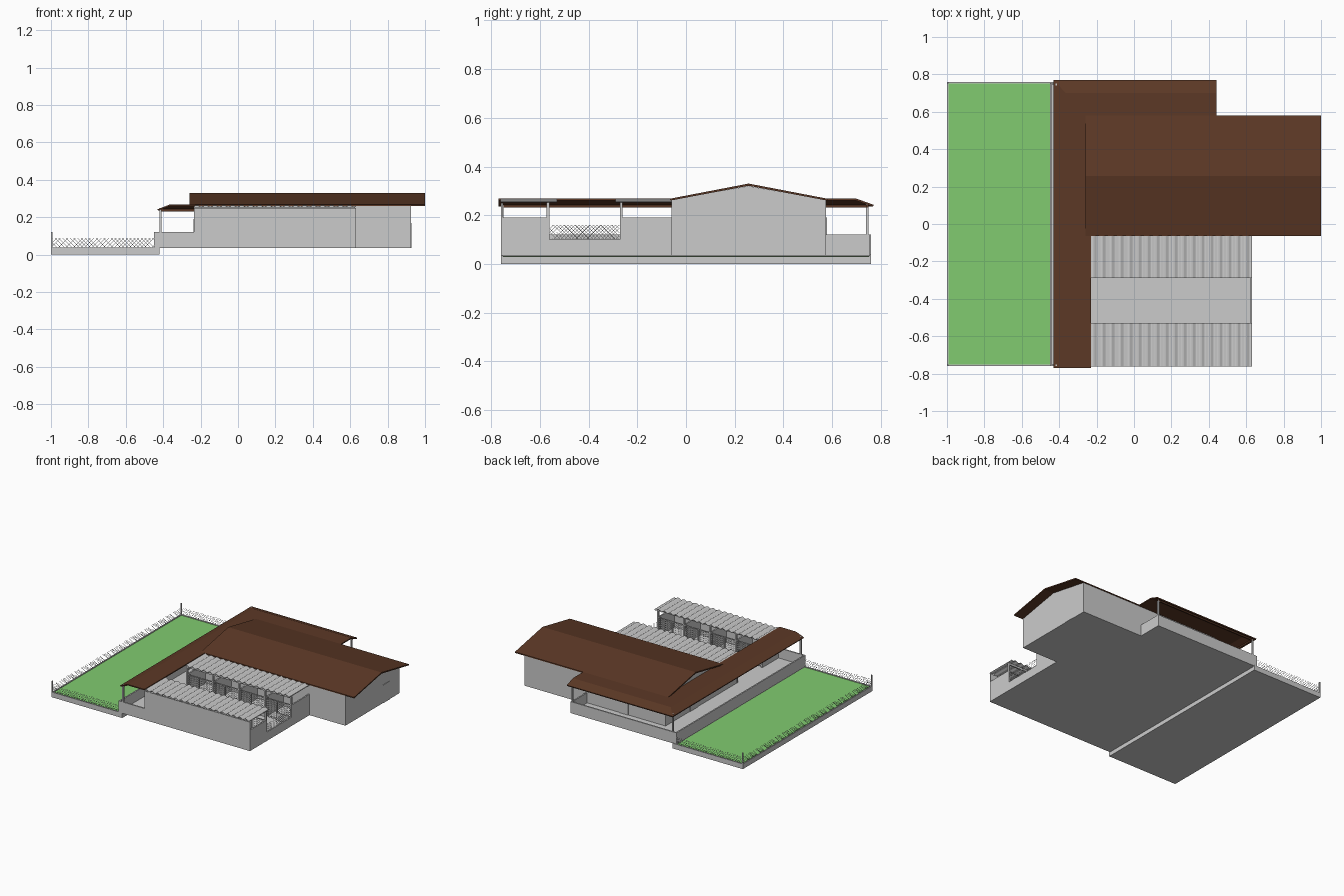
import bpy, bmesh, math

if "Cube" in bpy.data.objects:
    bpy.data.objects.remove(bpy.data.objects["Cube"])


def material(name, col):
    m = bpy.data.materials.new(name)
    m.diffuse_color = (*col, 1)
    m.use_nodes = True
    m.node_tree.nodes["Principled BSDF"].inputs["Base Color"].default_value = m.diffuse_color
    return m


BROWN = material("roof_brown", (0.107, 0.04, 0.019))
GREEN = material("grass_green", (0.22, 0.60, 0.16))


def mesh(name, verts, faces, mat=None):
    me = bpy.data.meshes.new(name)
    me.from_pydata(verts, [], faces)
    bm = bmesh.new()
    bm.from_mesh(me)
    bmesh.ops.recalc_face_normals(bm, faces=bm.faces)
    bm.to_mesh(me)
    bm.free()
    ob = bpy.data.objects.new(name, me)
    bpy.context.collection.objects.link(ob)
    if mat:
        me.materials.append(mat)
    return ob


def box(name, x0, x1, y0, y1, z0, z1, mat=None):
    v = [(x, y, z) for x in (x0, x1) for y in (y0, y1) for z in (z0, z1)]
    f = [(0, 1, 3, 2), (4, 6, 7, 5), (0, 4, 5, 1), (2, 3, 7, 6), (0, 2, 6, 4), (1, 5, 7, 3)]
    return mesh(name, v, f, mat)


def extrude_x(name, prof, x0, x1, mat=None):
    # closed (y, z) profile swept along x
    n = len(prof)
    v = [(x, y, z) for x in (x0, x1) for y, z in prof]
    f = [tuple(range(n)), tuple(range(n, 2 * n))]
    f += [(i, (i + 1) % n, n + (i + 1) % n, n + i) for i in range(n)]
    return mesh(name, v, f, mat)


def lattice(name, a, b, z0, z1, step=0.02, w=0.0012):
    # diamond wire mesh made of crossing flat strips between plan points a and b
    length = math.dist(a, b)
    ux, uy = (b[0] - a[0]) / length, (b[1] - a[1]) / length
    h = z1 - z0
    v, f = [], []

    def strip(p, q):
        k = len(v)
        for s, z in (p, q):
            for d in (-w, w):
                t = min(max(s + d, 0), length)
                v.append((a[0] + ux * t, a[1] + uy * t, z))
        f.append((k, k + 1, k + 3, k + 2))

    for i in range(-int(h / step) - 1, int(length / step) + 1):
        s = i * step
        t0, t1 = max(0, -s), min(h, length - s)
        if t1 > t0:
            strip((s + t0, z0 + t0), (s + t1, z0 + t1))
            strip((s + t0, z1 - t0), (s + t1, z1 - t1))
    mesh(name, v, f)


# lawn with curb and wire fence
box("lawn_base", -1, -0.42, -0.76, 0.76, 0, 0.03)
box("lawn", -0.992, -0.45, -0.752, 0.752, 0.029, 0.033, GREEN)
for s in (-1, 1):
    y0, y1 = sorted((s * 0.752, s * 0.76))
    box("lawn_curb", -1, -0.42, y0, y1, 0.028, 0.038)
    box("fence_post", -1, -0.993, y0, y1, 0.03, 0.12)
    lattice("side_fence", (-1, s * 0.756), (-0.45, s * 0.756), 0.038, 0.09)
box("lawn_curb_left", -1, -0.992, -0.76, 0.76, 0.028, 0.038)
lattice("left_fence", (-0.996, -0.756), (-0.996, 0.756), 0.038, 0.09)

# floor of porch, kennels and back wing
F = 0.035
box("kennel_floor", -0.45, 0.63, -0.76, -0.06, F, 0.045)
box("porch_floor", -0.45, -0.23, -0.06, 0.755, F, 0.045)
box("back_wing_floor", -0.23, 0.42, 0.575, 0.755, F, 0.045)

# low porch walls and posts
box("porch_wall_left", -0.45, -0.44, -0.76, 0.755, F, 0.12)
box("porch_wall_front", -0.44, -0.23, -0.76, -0.75, F, 0.12)
box("porch_wall_back", -0.44, 0.42, 0.745, 0.755, F, 0.12)
box("porch_wall_end", 0.41, 0.42, 0.575, 0.745, F, 0.12)
for x, y in ((-0.415, -0.755), (-0.415, 0.745), (0.412, 0.745)):
    box("porch_post", x - 0.005, x + 0.005, y - 0.005, y + 0.005, 0.045, 0.25)

# L-shaped porch roof with sloping outer edge
rows = [[(-0.43, -0.77), (-0.43, 0.77), (0.44, 0.77)],
        [(-0.365, -0.77), (-0.365, 0.70), (0.44, 0.70)],
        [(-0.23, -0.77), (-0.23, 0.575), (0.44, 0.575)]]
v = [(x, y, z) for r, z in zip(rows, (0.243, 0.268, 0.268)) for x, y in r]
f = [(3 * r + i, 3 * r + i + 1, 3 * r + i + 4, 3 * r + i + 3) for r in (0, 1) for i in (0, 1)]
roof = mesh("porch_roof", v, f, BROWN)
sol = roof.modifiers.new("thickness", 'SOLIDIFY')
sol.thickness = 0.008
sol.offset = -1 if roof.data.polygons[0].normal.z > 0 else 1
box("porch_beam_left", -0.42, -0.41, -0.76, 0.75, 0.232, 0.243, BROWN)
box("porch_beam_back", -0.41, 0.42, 0.74, 0.75, 0.232, 0.243, BROWN)

# main house with gable roof
extrude_x("house_walls", [(-0.06, F), (0.575, F), (0.575, 0.262), (0.257, 0.32), (-0.06, 0.262)], -0.235, 0.925)
extrude_x("house_roof", [(-0.065, 0.260), (0.257, 0.321), (0.58, 0.260),
                         (0.58, 0.268), (0.257, 0.33), (-0.065, 0.268)], -0.26, 1.0, BROWN)

# house doors and windows
box("gable_door", 0.92, 0.928, 0.38, 0.46, F, 0.17)
box("porch_door", -0.239, -0.23, 0.20, 0.29, 0.045, 0.19)
for y in (0.03, 0.38):
    box("porch_window", -0.239, -0.23, y, y + 0.12, 0.11, 0.19)
for x in (-0.12, 0.18):
    box("back_window", x, x + 0.16, 0.57, 0.579, 0.11, 0.19)
box("back_door", 0.07, 0.14, 0.57, 0.579, 0.045, 0.19)

# two kennel rows facing a courtyard
box("kennel_outer_wall", -0.235, 0.63, -0.76, -0.752, F, 0.25)
X0, X1, N = -0.23, 0.625, 4
pitch = (X1 - X0) / N
for tag, back, face, r0, r1 in (("front", -0.752, -0.566, -0.762, -0.53),
                                ("rear", -0.06, -0.266, -0.29, -0.06)):
    y0, y1 = sorted((back, face))
    for i in range(N + 1):
        x = X0 + i * pitch
        box(tag + "_partition", x - 0.005, x + 0.005, y0, y1, F, 0.19)
        box(tag + "_post", x - 0.006, x + 0.006, face - 0.006, face + 0.006, F, 0.25)
        if i < N:
            m = x + pitch * 0.45
            box(tag + "_low_wall", m, x + pitch, face - 0.004, face + 0.004, F, 0.10)
            box(tag + "_gate_post", m - 0.004, m + 0.004, face - 0.004, face + 0.004, F, 0.19)
            box(tag + "_top_rail", x, x + pitch, face - 0.003, face + 0.003, 0.184, 0.19)
            lattice(tag + "_gate_mesh", (x, face), (m, face), 0.045, 0.184, 0.015)
            lattice(tag + "_pen_mesh", (m, face), (x + pitch, face), 0.10, 0.184, 0.015)
    box(tag + "_roof_beam", X0, X1, face - 0.005, face + 0.005, 0.238, 0.252)
    # corrugated roof sheet
    waves, seg = 18, 8
    n = waves * seg
    v = []
    for k in range(n + 1):
        x = -0.232 + 0.864 * k / n
        z = 0.257 + 0.005 * math.sin(2 * math.pi * k / seg)
        v += [(x, r0, z), (x, r1, z)]
    sheet = mesh(tag + "_corrugated_roof", v,
                 [(2 * k, 2 * k + 2, 2 * k + 3, 2 * k + 1) for k in range(n)])
    sheet.modifiers.new("thickness", 'SOLIDIFY').thickness = 0.004

# courtyard end wall with wire gate
box("courtyard_wall", 0.62, 0.63, -0.56, -0.272, F, 0.10)
lattice("courtyard_mesh", (0.625, -0.56), (0.625, -0.272), 0.10, 0.16, 0.015)
